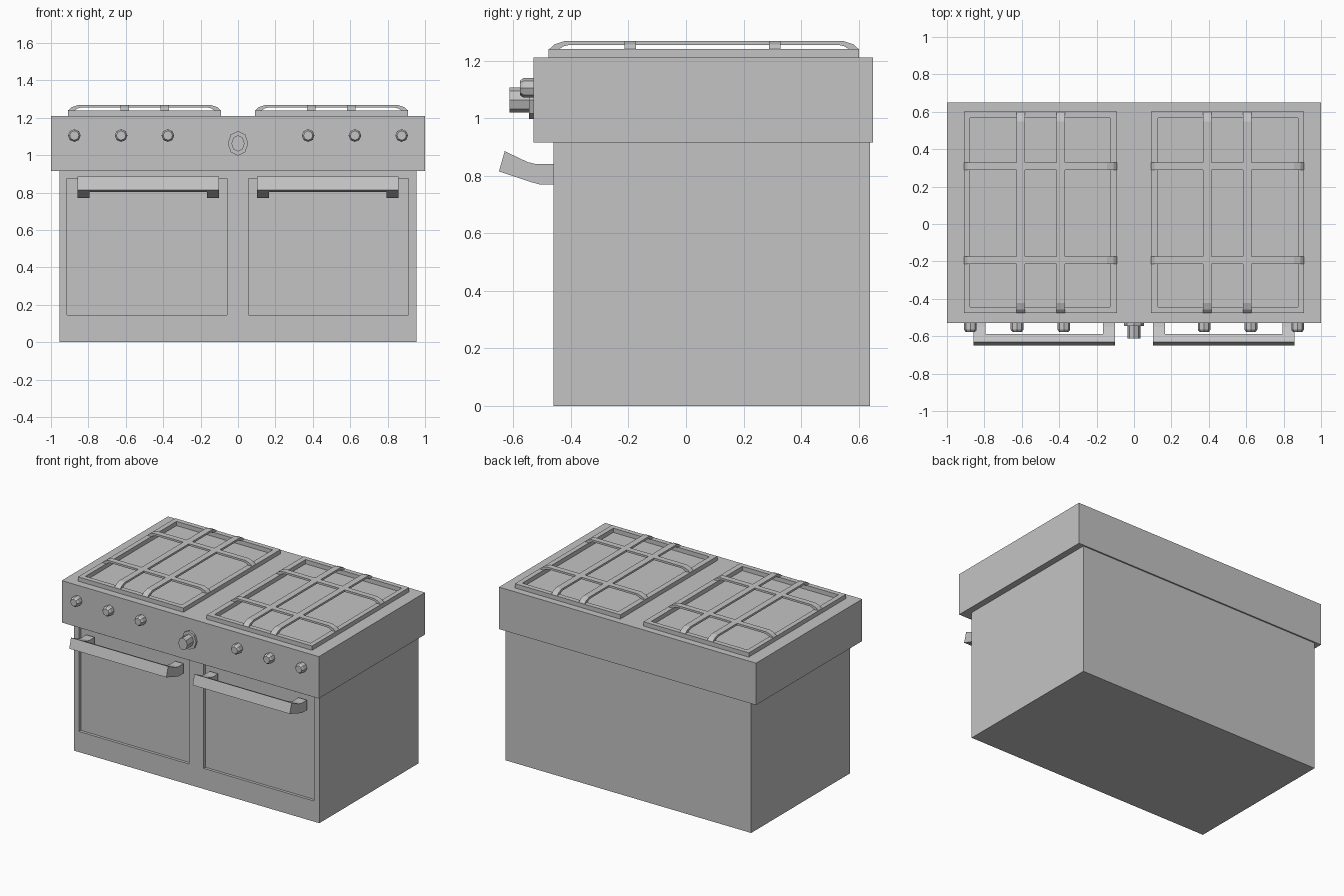
import bpy, bmesh, math
from mathutils import Matrix

if "Cube" in bpy.data.objects:
    bpy.data.objects.remove(bpy.data.objects["Cube"])

steel = bpy.data.materials.new("grey_steel")
steel.diffuse_color = (0.55, 0.55, 0.55, 1)
steel.use_nodes = True
steel.node_tree.nodes["Principled BSDF"].inputs["Base Color"].default_value = steel.diffuse_color


def finish(name, bm):
    bmesh.ops.recalc_face_normals(bm, faces=bm.faces)
    me = bpy.data.meshes.new(name)
    bm.to_mesh(me)
    bm.free()
    me.materials.append(steel)
    ob = bpy.data.objects.new(name, me)
    bpy.context.collection.objects.link(ob)
    return ob


def prism(bm, pts, axis, lo, hi):
    """Extrude a closed 2D profile along axis x (pts = y,z) or y (pts = x,z)."""
    place = (lambda p, t: (t, p[0], p[1])) if axis == "x" else (lambda p, t: (p[0], t, p[1]))
    a = [bm.verts.new(place(p, lo)) for p in pts]
    b = [bm.verts.new(place(p, hi)) for p in pts]
    bm.faces.new(a)
    bm.faces.new(b[::-1])
    for i in range(len(pts)):
        j = (i + 1) % len(pts)
        bm.faces.new((a[i], b[i], b[j], a[j]))


def box(name, x0, x1, y0, y1, z0, z1):
    bm = bmesh.new()
    prism(bm, [(y0, z0), (y1, z0), (y1, z1), (y0, z1)], "x", x0, x1)
    return finish(name, bm)


def arch(a, b):
    """Thin strip profile that bends down to the frame at both ends."""
    half = [(0, 1.238), (0.02, 1.256), (0.055, 1.268)]
    under = [(0.07, 1.254), (0.05, 1.249), (0.035, 1.238)]
    top = [(a + d, z) for d, z in half] + [(b - d, z) for d, z in half[::-1]]
    low = [(b - d, z) for d, z in under[::-1]] + [(a + d, z) for d, z in under]
    return top + low


def turned(name, x, z, sections, sx=1.0):
    """Eight-sided knob facing the front: sections are (y, radius)."""
    bm = bmesh.new()
    rings = []
    for y, r in sections:
        rings.append([bm.verts.new((x + sx * r * math.cos(k * math.pi / 4), y,
                                    z + r * math.sin(k * math.pi / 4))) for k in range(8)])
    for p, q in zip(rings, rings[1:]):
        for k in range(8):
            bm.faces.new((p[k], p[(k + 1) % 8], q[(k + 1) % 8], q[k]))
    bm.faces.new(rings[0])
    bm.faces.new(rings[-1])
    return finish(name, bm)


# oven body with two recessed doors
body = box("oven_body", -0.955, 0.955, -0.46, 0.64, 0, 0.915)
for x0, x1 in ((-0.915, -0.058), (0.055, 0.912)):
    cutter = box("door_cutter", x0, x1, -0.56, -0.44, 0.145, 0.875)
    cutter.hide_render = True
    mod = body.modifiers.new("door_recess", "BOOLEAN")
    mod.operation = "DIFFERENCE"
    mod.solver = "EXACT"
    mod.object = cutter
    bpy.context.view_layer.objects.active = body
    bpy.ops.object.modifier_apply(modifier=mod.name)
    bpy.data.objects.remove(cutter)

# overhanging cooktop and control panel
box("cooktop", -1, 1, -0.53, 0.65, 0.915, 1.21)

for side, s in (("left", -1), ("right", 1)):
    # door handle: two bent brackets and a bar between them
    bm = bmesh.new()
    bracket = [(-0.46, 0.77), (-0.51, 0.77), (-0.54, 0.778), (-0.65, 0.815),
               (-0.63, 0.885), (-0.55, 0.847), (-0.52, 0.84), (-0.46, 0.84)]
    bar = [(-0.65, 0.815), (-0.63, 0.885), (-0.588, 0.865), (-0.61, 0.802)]
    for a, b in ((0.102, 0.167), (0.793, 0.858)):
        prism(bm, bracket, "x", s * a, s * b)
    prism(bm, bar, "x", s * 0.167, s * 0.793)
    finish(side + "_handle", bm)

    # pan support base frame
    bm = bmesh.new()
    outer = [(0.09, -0.477), (0.91, -0.477), (0.91, 0.602), (0.09, 0.602)]
    inner = [(0.128, -0.443), (0.876, -0.443), (0.876, 0.568), (0.128, 0.568)]
    o, n = ([bm.verts.new((s * x, y, 1.21)) for x, y in loop] for loop in (outer, inner))
    faces = [bm.faces.new((o[i], o[(i + 1) % 4], n[(i + 1) % 4], n[i])) for i in range(4)]
    ext = bmesh.ops.extrude_face_region(bm, geom=faces, use_keep_orig=True)["geom"]
    bmesh.ops.translate(bm, vec=(0, 0, 0.03),
                        verts=[v for v in ext if isinstance(v, bmesh.types.BMVert)])
    finish(side + "_burner_frame", bm)

    # arched pan support bars
    bm = bmesh.new()
    for x in (0.392, 0.606):
        prism(bm, arch(-0.477, 0.602), "x", s * x - 0.022, s * x + 0.022)
    ends = sorted((s * 0.09, s * 0.91))
    for y in (-0.193, 0.308):
        prism(bm, arch(*ends), "y", y - 0.02, y + 0.02)
    finish(side + "_pan_support", bm)

    # burner knobs
    for i, x in enumerate((0.375, 0.625, 0.875)):
        turned(f"{side}_knob_{i + 1}", s * x, 1.105,
               [(-0.53, 0.034), (-0.565, 0.034), (-0.577, 0.025)])

# large central dial: flange and grip
turned("dial_flange", 0, 1.063, [(-0.53, 0.066), (-0.545, 0.066)], 0.83)
turned("dial_grip", 0, 1.063, [(-0.545, 0.044), (-0.613, 0.044)], 0.8)
